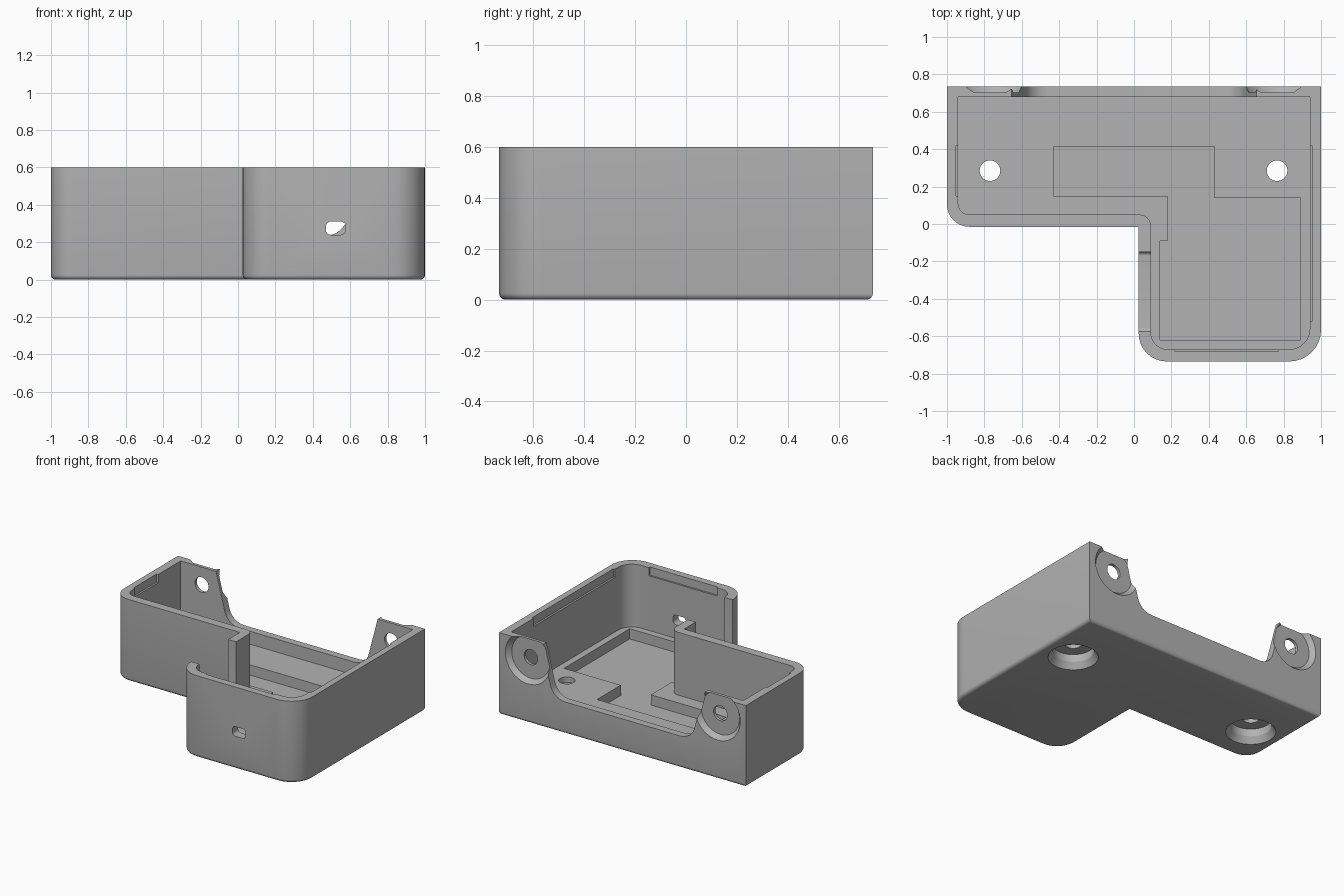
import bpy, bmesh, math
from mathutils import Vector

cube = bpy.data.objects.get("Cube")
if cube:
    bpy.data.objects.remove(cube, do_unlink=True)

TOP, BACK = 0.6, 0.735
FLOOR, POCKET = 0.14, 0.065

grey = bpy.data.materials.new("plain grey")
grey.use_nodes = True
grey.diffuse_color = (0.45, 0.45, 0.45, 1)
grey.node_tree.nodes["Principled BSDF"].inputs["Base Color"].default_value = grey.diffuse_color


def rounded(corners, steps=8):
    """Outline from (u, v, radius) corners, with each corner filleted."""
    out = []
    for i, (u, v, r) in enumerate(corners):
        p = Vector((u, v))
        if not r:
            out.append(p)
            continue
        a = (Vector(corners[i - 1][:2]) - p).normalized()
        b = (Vector(corners[(i + 1) % len(corners)][:2]) - p).normalized()
        half = a.angle(b) / 2
        centre = p + (a + b).normalized() * (r / math.sin(half))
        start = p + a * (r / math.tan(half)) - centre
        end = p + b * (r / math.tan(half)) - centre
        sweep = math.pi - 2 * half
        for k in range(steps + 1):
            t = k / steps
            w = (math.sin((1 - t) * sweep), math.sin(t * sweep))
            out.append(centre + (start * w[0] + end * w[1]) / math.sin(sweep))
    return out


def prism(name, corners, lo, hi, axis="z", bevel=0):
    """Extrude a rounded outline along z, or an x-z outline along y, or a y-z one along x."""
    place = {"z": lambda u, v, d: (u, v, d),
             "y": lambda u, v, d: (u, d, v),
             "x": lambda u, v, d: (d, u, v)}[axis]
    bm = bmesh.new()
    base = bm.faces.new([bm.verts.new(place(p.x, p.y, lo)) for p in rounded(corners)])
    moved = bmesh.ops.extrude_face_region(bm, geom=[base], use_keep_orig=True)["geom"]
    shift = Vector(place(0, 0, hi - lo))
    bmesh.ops.translate(bm, vec=shift, verts=[g for g in moved if isinstance(g, bmesh.types.BMVert)])
    if bevel:
        edges = [e for e in bm.edges if all(abs(v.co.z - lo) < 1e-5 for v in e.verts)]
        bmesh.ops.bevel(bm, geom=edges, offset=bevel, segments=4, profile=0.5, affect="EDGES")
    bmesh.ops.recalc_face_normals(bm, faces=bm.faces)
    mesh = bpy.data.meshes.new(name)
    bm.to_mesh(mesh)
    bm.free()
    ob = bpy.data.objects.new(name, mesh)
    bpy.context.collection.objects.link(ob)
    return ob


def box(name, x, y, z):
    return prism(name, [(x[0], y[0], 0), (x[1], y[0], 0), (x[1], y[1], 0), (x[0], y[1], 0)], *z)


def cone(name, r1, r2, depth, loc, turned=False):
    bpy.ops.mesh.primitive_cone_add(vertices=40, radius1=r1, radius2=r2, depth=depth, location=loc,
                                    rotation=(math.pi / 2 if turned else 0, 0, 0))
    bpy.context.object.name = name
    return bpy.context.object


def cut(target, cutter):
    mod = target.modifiers.new("cut", "BOOLEAN")
    mod.operation, mod.solver, mod.object = "DIFFERENCE", "EXACT", cutter
    bpy.context.view_layer.objects.active = target
    bpy.ops.object.modifier_apply(modifier=mod.name)
    bpy.data.objects.remove(cutter, do_unlink=True)


# Outer L-shaped shell with a softened lower edge
case = prism("enclosure_base", [
    (-1, BACK, 0), (-1, -0.015, 0.12), (0.025, -0.015, 0),
    (0.025, -BACK, 0.15), (1, -BACK, 0.17), (1, BACK, 0)], 0, TOP, bevel=0.025)

# Hollow interior
cut(case, prism("interior", [
    (-0.94, 0.68, 0), (-0.94, 0.05, 0.06), (0.09, 0.05, 0.06),
    (0.09, -0.67, 0.09), (0.94, -0.67, 0.11), (0.94, 0.68, 0)], FLOOR, TOP + 0.1))

# Stepped pocket in the floor
cut(case, prism("pocket", [
    (-0.43, 0.415, 0), (-0.43, 0.15, 0), (0.18, 0.15, 0), (0.18, -0.09, 0), (0.14, -0.09, 0),
    (0.14, -0.62, 0), (0.89, -0.62, 0), (0.89, 0.14, 0), (0.43, 0.14, 0), (0.43, 0.415, 0)],
    POCKET, FLOOR + 0.1))

# Wide opening in the back wall
cut(case, prism("back_opening", [
    (-0.68, 0.7, 0), (-0.56, 0.235, 0.12), (0.56, 0.235, 0.12), (0.68, 0.7, 0)],
    0.6, BACK + 0.1, axis="y"))

# Opening in the inner side wall
cut(case, prism("side_opening", [
    (-0.575, 0.7, 0), (-0.575, 0.235, 0.02), (-0.15, 0.235, 0.02), (-0.15, 0.7, 0)],
    -0.05, 0.12, axis="x"))

# Small cable window in the front wall
cut(case, prism("front_window", [
    (0.47, 0.24, 0.025), (0.575, 0.24, 0.025), (0.575, 0.31, 0.025), (0.47, 0.31, 0.025)],
    -0.9, -0.6, axis="y"))

# Shallow lid-catch rebates along the rim
cut(case, box("left_rebate", (0.9, 0.953), (-0.52, 0.42), (0.54, 0.7)))
cut(case, box("right_rebate", (-0.953, -0.9), (0.15, 0.42), (0.54, 0.7)))
cut(case, box("front_rebate", (0.22, 0.77), (-0.683, -0.6), (0.54, 0.7)))

# Screw holes with dished seats in the floor and the back wall
for x in (-0.77, 0.765):
    cut(case, cone("floor_screw_hole", 0.055, 0.055, 0.5, (x, 0.285, 0.1)))
    cut(case, cone("floor_seat", 0.138, 0.138, 0.2, (x, 0.285, 0)))
    cut(case, cone("floor_seat_mouth", 0.17, 0.138, 0.05, (x, 0.285, 0.02)))
    cut(case, cone("wall_screw_hole", 0.055, 0.055, 0.3, (x, BACK, 0.47), True))
    cut(case, cone("wall_seat", 0.19, 0.155, 0.04, (x, 0.722, 0.47), True))

# Finish
case.data.materials.clear()
case.data.materials.append(grey)
bpy.ops.object.select_all(action="DESELECT")
case.select_set(True)
bpy.context.view_layer.objects.active = case
bpy.ops.object.shade_smooth_by_angle(angle=math.radians(30))
